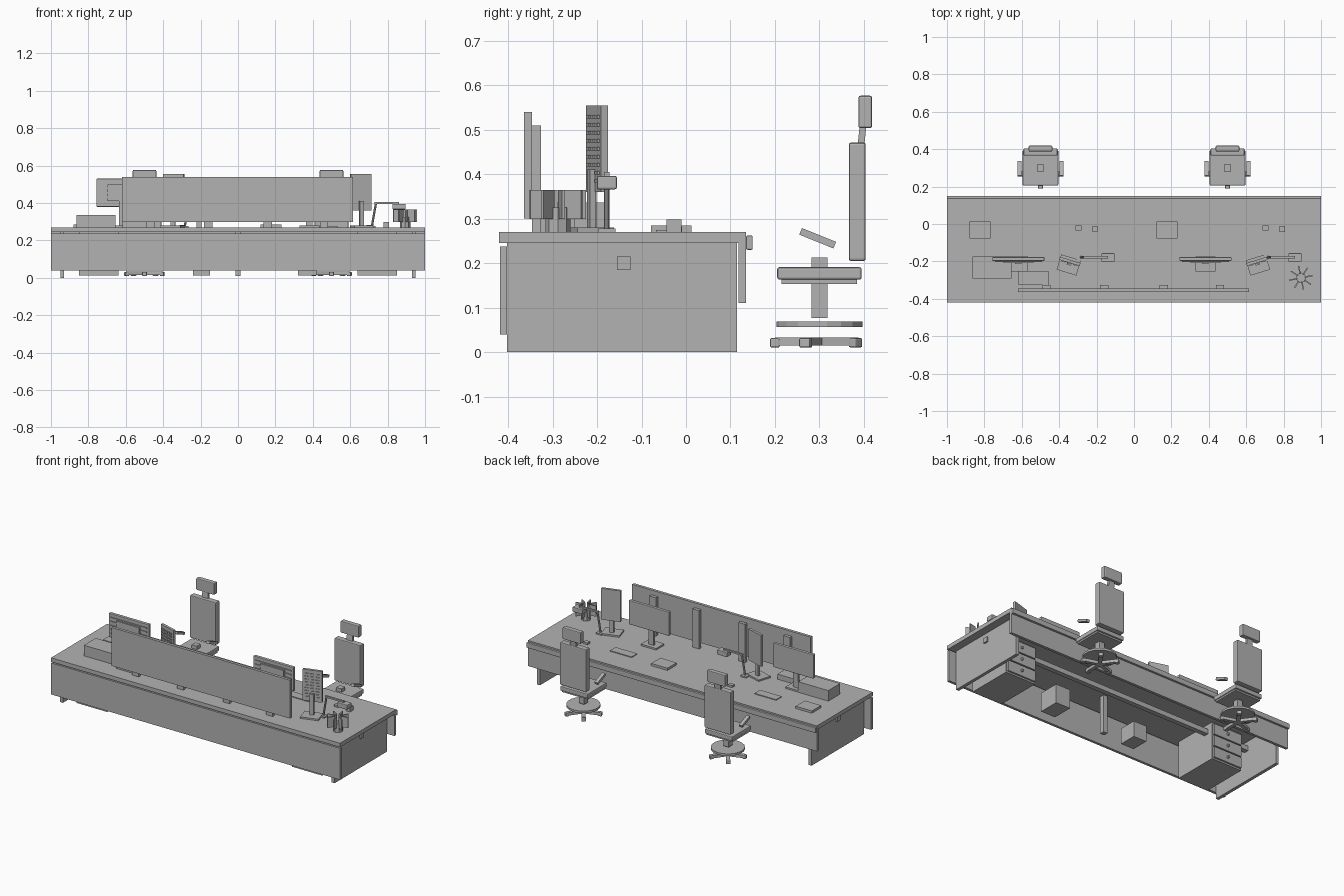
import bpy, bmesh
from math import radians, pi, sin, cos
from mathutils import Matrix, Vector

if "Cube" in bpy.data.objects:
    bpy.data.objects.remove(bpy.data.objects["Cube"], do_unlink=True)

grey = bpy.data.materials.new("mid_grey")
grey.use_nodes = True
colour = (0.45, 0.45, 0.45, 1)
grey.diffuse_color = colour
grey.node_tree.nodes["Principled BSDF"].inputs["Base Color"].default_value = colour


def finish(name, bm, loc, rot, bevel=0):
    mesh = bpy.data.meshes.new(name)
    bm.to_mesh(mesh)
    bm.free()
    mesh.materials.append(grey)
    obj = bpy.data.objects.new(name, mesh)
    obj.location = loc
    obj.rotation_euler = [radians(a) for a in rot]
    bpy.context.collection.objects.link(obj)
    if bevel:
        mod = obj.modifiers.new("rounded_edges", "BEVEL")
        mod.width = bevel
        mod.segments = 2
    return obj


def block(name, loc, size, rot=(0, 0, 0), bevel=0):
    """Box given by its centre and size."""
    bm = bmesh.new()
    bmesh.ops.create_cube(bm, size=1)
    bmesh.ops.scale(bm, vec=size, verts=bm.verts)
    return finish(name, bm, loc, rot, bevel)


def span(name, x, y, z, bevel=0):
    """Box given by its extent on each axis."""
    ends = list(zip(x, y, z))
    low, high = Vector(ends[0]), Vector(ends[1])
    return block(name, (low + high) / 2, high - low, bevel=bevel)


def rod(name, start, end, radius, sides=12):
    start, end = Vector(start), Vector(end)
    way = end - start
    bm = bmesh.new()
    bmesh.ops.create_cone(bm, cap_ends=True, segments=sides, radius1=radius,
                          radius2=radius, depth=way.length)
    turn = way.to_track_quat("Z", "Y").to_matrix()
    bmesh.ops.rotate(bm, cent=(0, 0, 0), matrix=turn, verts=bm.verts)
    return finish(name, bm, (start + end) / 2, (0, 0, 0))


# Desk shell
span("desk_top", (-1, 1), (-0.42, 0.135), (0.245, 0.27))
span("rear_edge", (-1, 1), (0.135, 0.15), (0.23, 0.262), 0.003)
span("front_panel", (-1, 1), (-0.418, -0.402), (0.04, 0.237))
span("rear_apron", (-1, 1), (0.118, 0.135), (0.11, 0.245))
span("support_beam", (-0.96, 0.96), (-0.155, -0.125), (0.185, 0.215))
span("centre_leg", (-0.014, 0.014), (-0.275, -0.245), (0.01, 0.245))
for side in (-1, 1):
    span("side_panel", sorted((side * 0.93, side * 0.95)), (-0.402, 0.115), (0, 0.245))

# Drawer pedestals and storage boxes under the desk
for side in (-1, 1):
    x = side * 0.745
    span("pedestal", (x - 0.105, x + 0.105), (-0.38, -0.09), (0.012, 0.245))
    for i in range(3):
        z = 0.055 + i * 0.073
        block("drawer_front", (x, -0.085, z), (0.195, 0.012, 0.066))
        rod("drawer_knob", (x, -0.08, z), (x, -0.068, z), 0.008)
span("computer_case", (0.32, 0.42), (-0.3, -0.17), (0.012, 0.13))
span("waste_bin", (-0.24, -0.15), (-0.29, -0.18), (0.012, 0.11))

# Privacy screen with its brackets
span("privacy_screen", (-0.62, 0.615), (-0.364, -0.346), (0.30, 0.54))
for x in (-0.468, -0.158, 0.16, 0.46):
    block("screen_bracket", (x, -0.336, 0.39), (0.045, 0.02, 0.24))

# Boxes on the desk
span("storage_box", (-0.863, -0.655), (-0.291, -0.174), (0.27, 0.336))
span("low_box", (-0.617, -0.457), (-0.325, -0.25), (0.27, 0.302))


def monitor(x):
    block("monitor", (x, -0.187, 0.455), (0.278, 0.02, 0.15), bevel=0.003)
    block("monitor_back", (x, -0.202, 0.455), (0.16, 0.012, 0.09))
    for i in range(5):
        block("monitor_rib", (x, -0.199, 0.405 + i * 0.025), (0.25, 0.006, 0.008))
    block("monitor_neck", (x, -0.208, 0.35), (0.035, 0.014, 0.16))
    block("monitor_foot", (x, -0.215, 0.275), (0.105, 0.08, 0.01))


def side_screen(x, turn):
    place = Matrix.Translation((x, -0.2, 0)) @ Matrix.Rotation(radians(turn), 4, "Z")

    def part(name, loc, size):
        block(name, place @ Vector(loc), size, (0, 0, turn))

    part("side_screen", (0, 0, 0.457), (0.115, 0.016, 0.195))
    part("side_screen_post", (0, -0.013, 0.34), (0.024, 0.014, 0.14))
    part("side_screen_base", (0, -0.02, 0.275), (0.11, 0.085, 0.01))
    # Raised vent bars on the back
    for row in range(9):
        for col in (-1, 0, 1):
            part("vent_bar", (col * 0.033, -0.01, 0.385 + row * 0.018), (0.022, 0.006, 0.008))


def lamp(x):
    y = -0.178
    block("lamp_foot", (x + 0.01, y, 0.274), (0.04, 0.04, 0.008))
    rod("lamp_post", (x + 0.01, y, 0.272), (x + 0.033, y, 0.402), 0.006, 8)
    block("lamp_arm", (x + 0.09, y, 0.4), (0.13, 0.012, 0.01))
    block("lamp_head", (x + 0.156, y, 0.381), (0.07, 0.045, 0.03), bevel=0.004)


def chair(x):
    y = 0.3
    # Five-legged base with castors
    for i in range(5):
        a = -pi / 2 + i * 2 * pi / 5
        way = Vector((cos(a), sin(a), 0))
        hub = Vector((x, y, 0.024))
        block("chair_leg", hub + way * 0.05, (0.1, 0.022, 0.018), (0, 0, a * 180 / pi))
        block("castor", hub + way * 0.1 - Vector((0, 0, 0.003)), (0.022, 0.026, 0.022),
              (0, 0, a * 180 / pi), 0.004)
    rod("base_disc", (x, y, 0.056), (x, y, 0.069), 0.097, 18)
    block("chair_column", (x, y, 0.145), (0.036, 0.036, 0.136))
    # Seat, backrest and headrest
    block("seat", (x, y, 0.177), (0.19, 0.19, 0.028), bevel=0.005)
    block("seat_pan", (x, y, 0.159), (0.18, 0.17, 0.012))
    block("backrest", (x, 0.385, 0.338), (0.18, 0.038, 0.266), bevel=0.005)
    block("headrest_stem", (x, 0.396, 0.49), (0.04, 0.015, 0.06), (-6, 0, 0))
    block("headrest", (x, 0.403, 0.54), (0.126, 0.031, 0.073), bevel=0.005)
    for side in (-1, 1):
        block("armrest", (x + side * 0.113, 0.296, 0.256), (0.022, 0.083, 0.016), (-22, 0, 0))


# Two matching work places
for x, turn in ((-0.5, -17), (0.5, 17)):
    monitor(x - 0.118)
    side_screen(x + 0.157, turn)
    lamp(x + 0.205)
    chair(x)
    block("notepad", (x - 0.324, -0.033, 0.277), (0.112, 0.091, 0.015))
    block("keyboard", (x - 0.04, -0.04, 0.272), (0.15, 0.055, 0.006))
    block("mouse", (x + 0.203, -0.022, 0.276), (0.03, 0.026, 0.012))
    block("mug", (x + 0.292, -0.027, 0.284), (0.028, 0.034, 0.028))

# Potted plant with radiating leaves
px, py = 0.893, -0.288
rod("plant_pot", (px, py, 0.27), (px, py, 0.325), 0.028, 8)
for i in range(8):
    a = i * pi / 4 + 0.2
    block("plant_leaf", (px + cos(a) * 0.042, py + sin(a) * 0.042, 0.332),
          (0.044, 0.007, 0.066), (0, 0, a * 180 / pi))
